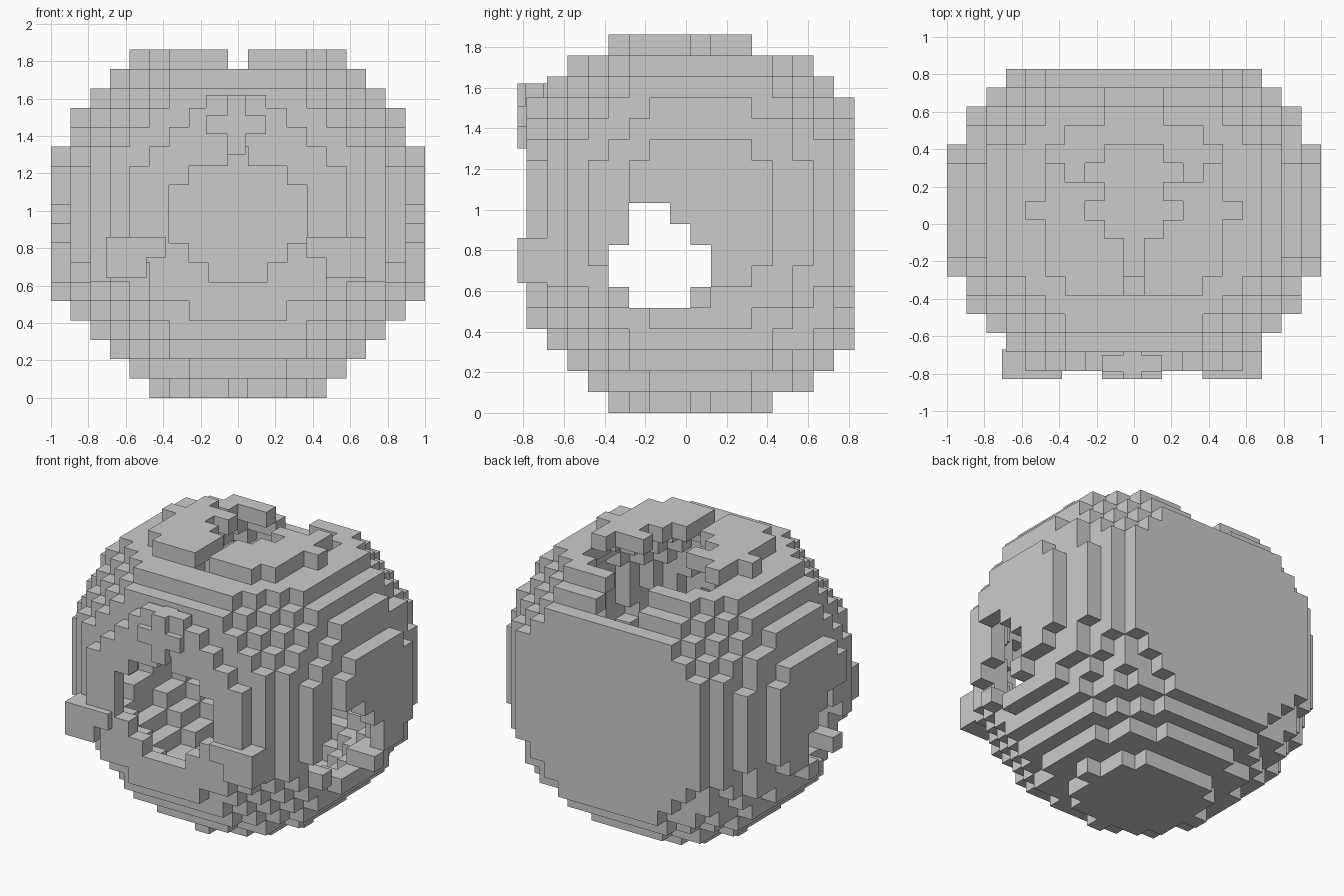
import bpy
import bmesh
from mathutils import Vector

cube = bpy.data.objects.get("Cube")
if cube:
    bpy.data.objects.remove(cube, do_unlink=True)

# Block grid: columns across x, rows back along y, layers up z
NX, NY, NZ = 19, 16, 18
STEP = Vector((2 / NX, 0.1009, 0.1034))
ORIGIN = Vector((-1, -0.785, 0))
CENTRE = Vector((9, 8.04, 8.95))
OUTER, INNER = 96.65, 74.84

# Row ranges of the side opening, by layer
SIDE_OPENING = {5: (5, 7), 6: (4, 8), 7: (4, 8), 8: (5, 7), 9: (5, 6)}
# Last row kept at the sloping upper back, by layer
BACK_LIMIT = {0: 11, 15: 14, 16: 13, 17: 10}


def in_top_opening(side, j, k):
    if j in (10, 11):
        return side <= 3 and k >= 13
    if j == 12:
        return side <= 3 and k >= 15
    if j == 13:
        return side <= 1 and k >= 16
    return side == 0 and k == 17


def is_solid(i, j, k):
    side = abs(i - 9)
    dist = (Vector((i, j, k)) - CENTRE).length_squared
    if k == NZ - 1:
        dist += 6
    if dist > OUTER or j > BACK_LIMIT.get(k, NY):
        return False
    # Hollow inside, closed by a flat back wall
    if dist <= INNER and j < NY - 1:
        return False
    low, high = SIDE_OPENING.get(k, (NY, 0))
    if side >= 4 and low <= j <= high:
        return False
    return not in_top_opening(side, j, k)


def add_object(name, bm):
    bmesh.ops.recalc_face_normals(bm, faces=bm.faces)
    mesh = bpy.data.meshes.new(name)
    bm.to_mesh(mesh)
    bm.free()
    obj = bpy.data.objects.new(name, mesh)
    bpy.context.collection.objects.link(obj)
    return obj


def build_blocks(name, cells, origin, step):
    """Skin a set of grid cells with only the exposed faces."""
    bm = bmesh.new()
    verts = {}

    def corner(p):
        if p not in verts:
            verts[p] = bm.verts.new([o + n * s for o, n, s in zip(origin, p, step)])
        return verts[p]

    for cell in cells:
        for axis in range(3):
            u, v = (axis + 1) % 3, (axis + 2) % 3
            for way in (0, 1):
                near = list(cell)
                near[axis] += 2 * way - 1
                if tuple(near) in cells:
                    continue
                loop = []
                for du, dv in ((0, 0), (1, 0), (1, 1), (0, 1)):
                    p = list(cell)
                    p[axis] += way
                    p[u] += du
                    p[v] += dv
                    loop.append(corner(tuple(p)))
                bm.faces.new(loop if way else loop[::-1])
    mesh = bpy.data.meshes.new(name)
    bm.to_mesh(mesh)
    bm.free()
    obj = bpy.data.objects.new(name, mesh)
    bpy.context.collection.objects.link(obj)
    return obj


def add_boxes(name, boxes):
    """One object from boxes given as (low corner, high corner)."""
    bm = bmesh.new()
    for low, high in boxes:
        a, b = Vector(low), Vector(high)
        made = bmesh.ops.create_cube(bm, size=1)["verts"]
        bmesh.ops.scale(bm, vec=b - a, verts=made)
        bmesh.ops.translate(bm, vec=(a + b) / 2, verts=made)
    return add_object(name, bm)


# Hollow round body
body = {(i, j, k) for i in range(NX) for j in range(NY) for k in range(NZ)
        if is_solid(i, j, k)}
build_blocks("hollow_body", body, ORIGIN, STEP)

# Side blocks on the front, each with its inner lower corner left out
FRONT = -0.83
for name, sign, shift in (("left_front_block", 1, -0.01), ("right_front_block", -1, -0.01)):
    def span(x0, x1):
        return sorted((sign * x0 + shift, sign * x1 + shift))
    (a, b), (c, d) = span(0.375, 0.695), span(0.48, 0.695)
    add_boxes(name, [((a, FRONT, 0.75), (b, -0.67, 0.86)),
                     ((c, FRONT, 0.64), (d, -0.67, 0.75))])

# Cross-shaped piece above the front opening
add_boxes("front_cross", [
    ((-0.06, FRONT, 1.30), (0.04, -0.70, 1.51)),
    ((-0.06, FRONT, 1.51), (0.04, -0.60, 1.62)),
    ((-0.17, FRONT, 1.41), (-0.06, -0.72, 1.51)),
    ((0.04, FRONT, 1.41), (0.15, -0.72, 1.51)),
    ((-0.17, -0.79, 1.51), (-0.06, -0.70, 1.62)),
    ((0.04, -0.79, 1.51), (0.15, -0.70, 1.62)),
])
